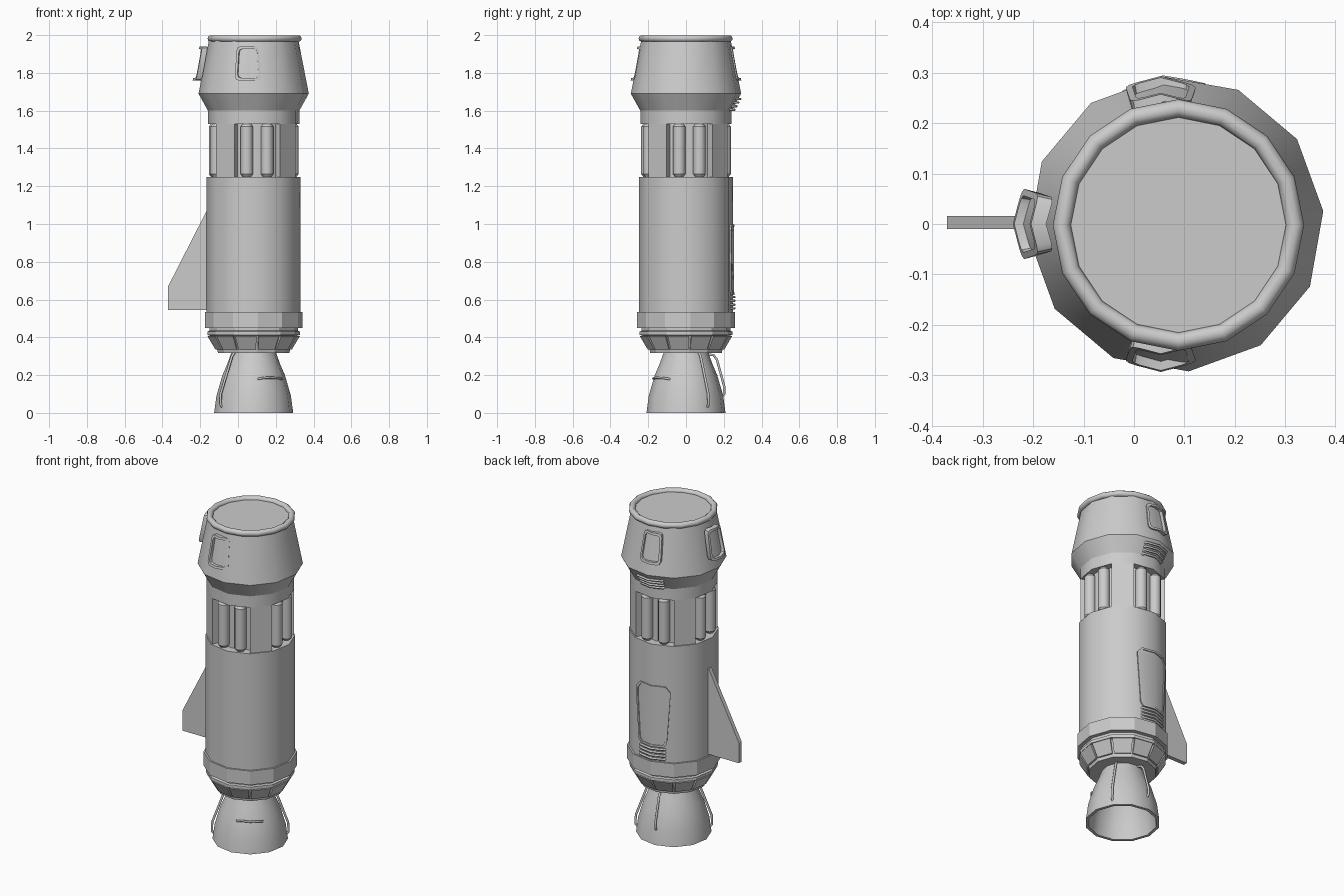
import bpy, bmesh
from math import sin, cos, radians, pi, atan2, hypot

if "Cube" in bpy.data.objects:
    bpy.data.objects.remove(bpy.data.objects["Cube"])

CX = 0.083          # axis of the body
ROT = 5             # rotation of the twelve-sided sections
SIDES = 12


def finish(name, bm, smooth=True):
    bmesh.ops.remove_doubles(bm, verts=bm.verts, dist=0.0004)
    bmesh.ops.recalc_face_normals(bm, faces=bm.faces)
    me = bpy.data.meshes.new(name)
    bm.to_mesh(me)
    bm.free()
    ob = bpy.data.objects.new(name, me)
    bpy.context.collection.objects.link(ob)
    if smooth:
        bpy.ops.object.select_all(action='DESELECT')
        ob.select_set(True)
        bpy.context.view_layer.objects.active = ob
        bpy.ops.object.shade_smooth_by_angle(angle=radians(32))
    return ob


def polar(deg, r, z, cx=CX):
    return (cx + r * cos(radians(deg)), r * sin(radians(deg)), z)


def lathe(name, profile, smooth=True, closed=False, sides=SIDES):
    """Revolve (radius, z) points round the body axis."""
    bm = bmesh.new()
    rings = [[bm.verts.new(polar(ROT + 360 * i / sides, r, z)) for i in range(sides)]
             for r, z in profile]
    pairs = list(zip(rings, rings[1:])) + ([(rings[-1], rings[0])] if closed else [])
    for a, b in pairs:
        for i in range(sides):
            j = (i + 1) % sides
            bm.faces.new((a[i], a[j], b[j], b[i]))
    if not closed:
        bm.faces.new(rings[0])
        bm.faces.new(rings[-1])
    return finish(name, bm, smooth)


def prism(bm, bottom, top):
    a = [bm.verts.new(p) for p in bottom]
    b = [bm.verts.new(p) for p in top]
    bm.faces.new(a)
    bm.faces.new(b)
    for i in range(len(a)):
        j = (i + 1) % len(a)
        bm.faces.new((a[i], a[j], b[j], b[i]))


def facet_r(r, deg):
    """Radius of the twelve-sided section at an angle."""
    d = (deg - ROT) % 30 - 15
    return r * cos(pi / SIDES) / cos(radians(d))


def pipe(name, pts, r):
    cu = bpy.data.curves.new(name, 'CURVE')
    cu.dimensions = '3D'
    cu.bevel_depth = r
    cu.bevel_resolution = 1
    cu.use_fill_caps = True
    sp = cu.splines.new('POLY')
    sp.points.add(len(pts) - 1)
    for p, q in zip(sp.points, pts):
        p.co = (*q, 1)
    ob = bpy.data.objects.new(name, cu)
    bpy.context.collection.objects.link(ob)
    return ob


def panel(name, half, angle, radius_at, border, lift, sink, cx=CX):
    """Raised rim and inner plate wrapped on the hull; half = right outline (u, z)."""
    loop = half + [(-u, z) for u, z in reversed(half) if u > 0]
    zm = (half[0][1] + half[-1][1]) / 2
    zh = abs(half[0][1] - zm)
    um = max(u for u, z in half)
    inner = [(u * (1 - border / um), zm + (z - zm) * (1 - border / zh)) for u, z in loop]
    bm = bmesh.new()

    def put(pts, off):
        out = []
        for u, z in pts:
            r = radius_at(z)
            deg = angle + u / r * 180 / pi
            out.append(bm.verts.new(polar(deg, r * (facet_r(1, deg - angle + ROT)) + off, z, cx)))
        return out
    rows = [put(loop, -0.02), put(loop, lift), put(inner, lift), put(inner, sink),
            put([(0, z) for u, z in inner], sink)]
    n = len(loop)
    for a, b in zip(rows, rows[1:]):
        for i in range(n):
            j = (i + 1) % n
            bm.faces.new((a[i], a[j], b[j], b[i]))
    bmesh.ops.dissolve_degenerate(bm, dist=0.0002, edges=bm.edges)
    return finish(name, bm)


# Engine nozzle, hollow
lathe("nozzle", [(0.113, 0.335), (0.14, 0.26), (0.166, 0.2), (0.198, 0.09), (0.21, 0.0),
                 (0.192, 0.0), (0.18, 0.09), (0.15, 0.2), (0.1, 0.31)])


def nozzle_r(z):
    return 0.113 + (0.335 - z) * 0.385 if z > 0.1 else 0.203


# Pipes on the nozzle
for i, a in enumerate((214, 34)):
    pipe(f"nozzle_pipe_{i}", [polar(a, nozzle_r(z) + o, z) for z, o in
                              ((0.33, 0.0), (0.3, 0.012), (0.2, 0.01), (0.1, 0.008),
                               (0.045, 0.01), (0.03, -0.004))], 0.007)
pipe("outer_fuel_pipe", [polar(95, r, z) for r, z in
                         ((0.12, 0.31), (0.148, 0.305), (0.165, 0.28), (0.203, 0.14),
                          (0.203, 0.1), (0.185, 0.08))], 0.007)
pipe("nozzle_crossbar", [polar(a, facet_r(nozzle_r(0.18), a) + o, 0.182 + dz) for a, o, dz in
                         ((-83, -0.01, -0.004), (-80, 0.007, 0), (-68, 0.007, 0.004),
                          (-55, 0.007, 0.004), (-42, 0.007, 0.002), (-32, 0.007, -0.002),
                          (-29, -0.01, -0.006))], 0.006)

# Tapered skirt with separate plates
lathe("engine_skirt", [(0.1, 0.318), (0.19, 0.318), (0.193, 0.332), (0.232, 0.41),
                       (0.246, 0.412), (0.246, 0.43), (0.236, 0.435), (0.236, 0.46)], False)
bm = bmesh.new()
for k in range(SIDES):
    a, b = ROT + 30 * k + 1.5, ROT + 30 * k + 28.5
    prism(bm, [polar(a, 0.17, 0.336), polar(b, 0.17, 0.336), polar(b, 0.203, 0.336), polar(a, 0.203, 0.336)],
          [polar(a, 0.2, 0.408), polar(b, 0.2, 0.408), polar(b, 0.246, 0.408), polar(a, 0.246, 0.408)])
finish("skirt_plates", bm, False)
lathe("lower_collar", [(0.2, 0.45), (0.26, 0.45), (0.26, 0.535), (0.2, 0.535)], False)

# Main hull, recessed core, upper ring
lathe("main_body", [(0.24, 0.53), (0.25, 0.53), (0.25, 1.25), (0.19, 1.25)])
lathe("recessed_core", [(0.2, 1.24), (0.2, 1.54)])
lathe("upper_ring", [(0.19, 1.53), (0.243, 1.53), (0.243, 1.62)])

# Pillars between the four openings
bm = bmesh.new()
for k in range(4):
    q = [(35, 0.19), (65, 0.19), (65, 0.243), (35, 0.243)]
    prism(bm, *[[polar(a + 90 * k, r, z) for a, r in q] for z in (1.24, 1.54)])
finish("pillars", bm, False)

# Two rounded tanks in each opening
bm = bmesh.new()
for k in range(4):
    for a in (-10, 20):
        x, y, _ = polar(a + 90 * k, 0.208, 0)
        prof = ((0.022, 1.25), (0.033, 1.265), (0.033, 1.515), (0.022, 1.53))
        rings = [[bm.verts.new((x + r * cos(pi * i / 6), y + r * sin(pi * i / 6), z))
                  for i in range(12)] for r, z in prof]
        for p, q in zip(rings, rings[1:]):
            for i in range(12):
                j = (i + 1) % 12
                bm.faces.new((p[i], p[j], q[j], q[i]))
        bm.faces.new(rings[0])
        bm.faces.new(rings[-1])
finish("tanks", bm)

# Flared head and rim
lathe("head", [(0.2, 1.6), (0.243, 1.6), (0.293, 1.69), (0.236, 1.982)])
bpy.ops.mesh.primitive_torus_add(location=(CX + 0.005, -0.002, 1.982), major_radius=0.231, minor_radius=0.018,
                                 major_segments=16, minor_segments=10)
bpy.context.object.name = "head_rim"
bpy.ops.object.shade_smooth_by_angle(angle=radians(50))

# Window frames on four sides, centred slightly left of the axis
win = [(0, 1.76), (0.05, 1.76), (0.064, 1.766), (0.07, 1.782), (0.061, 1.918),
       (0.055, 1.933), (0.042, 1.94), (0, 1.94)]
for k, side in enumerate(("right", "back", "left", "front")):
    panel(f"{side}_window", win, 90 * k, lambda z: 0.283 - (z - 1.76) * 0.2,
          0.014, 0.01, -0.008, cx=0.053)

# Service hatch on the back
hatch = [(0, 0.625), (0.075, 0.625), (0.092, 0.65), (0.112, 0.94), (0.112, 0.965),
         (0.085, 0.998), (0, 0.998)]
panel("service_hatch", hatch, 95, lambda z: 0.25, 0.012, 0.009, 0.004)

# Louvre bars below the hatch and under the head
for i in range(4):
    for name, z, r, w in (("hatch_louvre", 0.553 + 0.02 * i, 0.253, 19),
                          ("head_louvre", 1.605 + 0.019 * i, 0.253 + 0.0105 * i, 17)):
        pts = [polar(95 + a, facet_r(r, 95 + a) + (0.004 if abs(a) < w else -0.02), z)
               for a in (-w - 1, -w + 1, -w / 2, 0, w / 2, w - 1, w + 1)]
        pipe(f"{name}_{i}", pts, 0.007)

# Fin on the left
bm = bmesh.new()
side = [(-0.1, 0.545), (-0.37, 0.545), (-0.37, 0.67), (-0.166, 1.07), (-0.1, 1.07)]
prism(bm, [(x, -0.01, z) for x, z in side], [(x, 0.016, z) for x, z in side])
finish("fin", bm, False)
